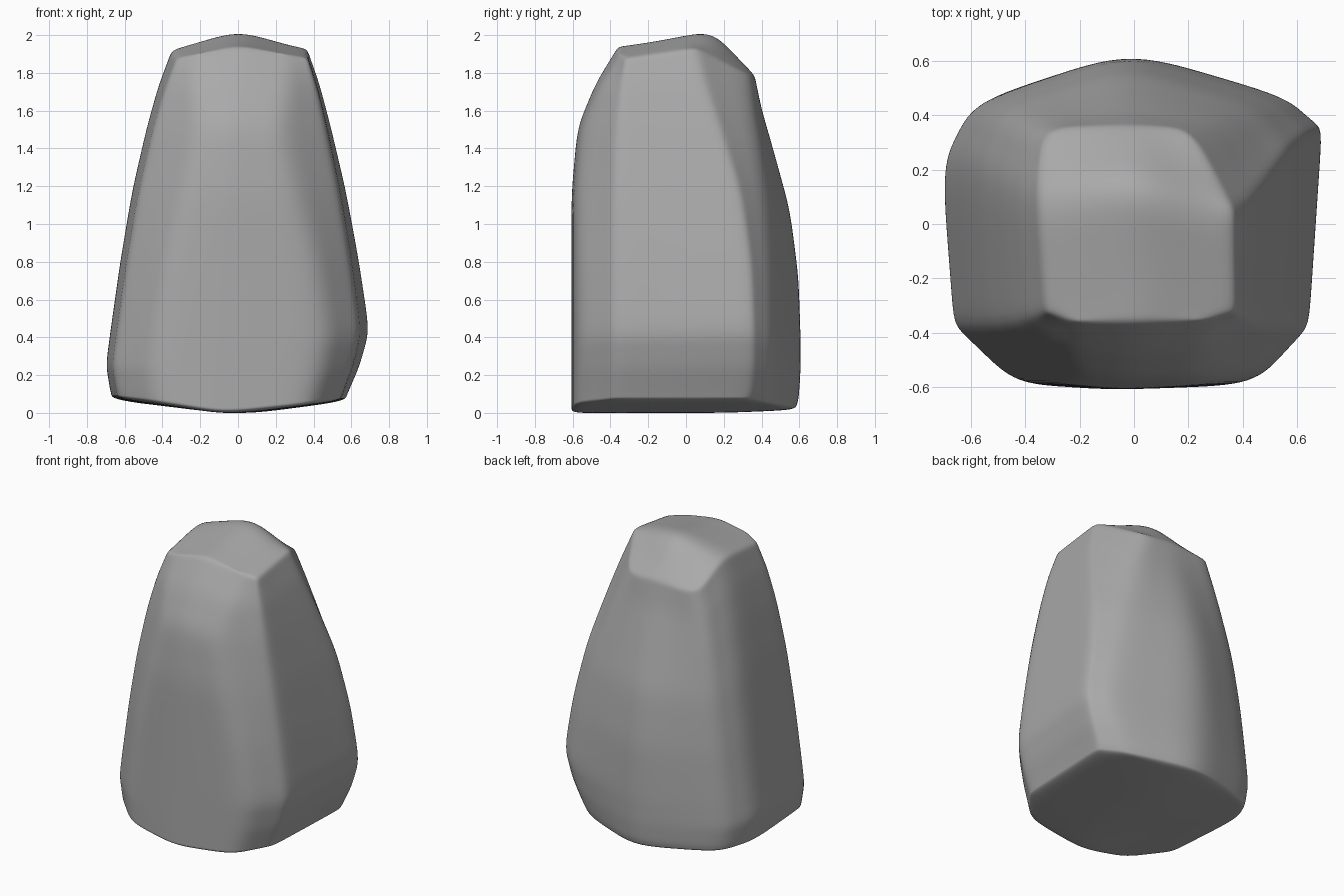
import bpy
import bmesh
from mathutils import Vector

cube = bpy.data.objects.get("Cube")
if cube:
    bpy.data.objects.remove(cube, do_unlink=True)

# Foot and crown outlines: four rows front to back, each left, middle, right
FOOT = [(-.44, -.585, .05), (-.08, -.61, -.01), (.45, -.59, .04),
        (-.665, -.37, .07), (0, -.3, -.013), (.65, -.375, .06),
        (-.71, .22, .07), (0, .2, -.013), (.70, .35, .06),
        (-.59, .45, .05), (-.02, .637, .01), (.56, .47, .04)]
CROWN = [(-.22, -.36, 1.9), (0, -.36, 1.945), (.25, -.355, 1.9),
         (-.325, -.32, 1.88), (0, -.15, 1.98), (.37, -.32, 1.88),
         (-.355, .1, 1.935), (0, .15, 2.04), (.365, .05, 1.935),
         (-.33, .355, 1.77), (-.02, .365, 1.79), (.21, .35, 1.78)]
RIM = [0, 1, 2, 5, 8, 11, 10, 9, 6, 3]
FRONT_CORNERS = (0, 2)
SHARP_COLUMNS = (3, 5, 8)

# Height, taper of left, right, front and back, pinch of the front corners
LEVELS = [(0, .1, .4, 0, .12, 0), (.03, .06, .33, 0, .05, 0),
          (.1, 0, .16, 0, .01, 0), (.2, .07, 0, 0, 0, 0),
          (.4, .22, .17, 0, .05, .05), (.6, .4, .38, 0, .24, .2),
          (.78, .62, .62, .13, .6, .3), (.9, .8, .8, .52, .85, .12),
          (1, 1, 1, 1, 1, 0)]


def blend(i, level):
    h, left, right, front, back, pinch = level
    a, b = FOOT[i], CROWN[i]
    side = left if a[0] < 0 else right
    depth = front if a[1] < 0 else back
    point = Vector(p + (q - p) * t for p, q, t in zip(a, b, (side, depth, h)))
    if i in FRONT_CORNERS:
        point.x *= 1 - pinch
    return point


# Stone body: stacked rings closed by a grid of quads at each end
bm = bmesh.new()
rings = [{i: bm.verts.new(blend(i, lv)) for i in RIM} for lv in LEVELS]
for low, high in zip(rings, rings[1:]):
    for i, j in zip(RIM, RIM[1:] + RIM[:1]):
        bm.faces.new((low[i], low[j], high[j], high[i]))
for ring, level in ((rings[0], LEVELS[0]), (rings[-1], LEVELS[-1])):
    grid = dict(ring)
    for i in (4, 7):
        grid[i] = bm.verts.new(blend(i, level))
    for row in range(3):
        for col in range(2):
            k = row * 3 + col
            bm.faces.new([grid[n] for n in (k, k + 1, k + 4, k + 3)])
bmesh.ops.recalc_face_normals(bm, faces=bm.faces)

# Firmer edges along the side corners and around the crown
crease = bm.edges.layers.float.new("crease_edge")
firm = [(low[i], high[i]) for low, high in zip(rings, rings[1:])
        for i in SHARP_COLUMNS]
firm += [(rings[-1][i], rings[-1][j]) for i, j in zip(RIM, RIM[1:] + RIM[:1])]
for pair in firm:
    bm.edges.get(pair)[crease] = .4

mesh = bpy.data.meshes.new("boulder")
bm.to_mesh(mesh)
bm.free()
boulder = bpy.data.objects.new("boulder", mesh)
bpy.context.collection.objects.link(boulder)

# Weathered edges: one flat subdivision, then a smooth one
for kind, count in (("SIMPLE", 1), ("CATMULL_CLARK", 3)):
    mod = boulder.modifiers.new(kind.lower(), "SUBSURF")
    mod.subdivision_type = kind
    mod.levels = mod.render_levels = count
bpy.context.view_layer.objects.active = boulder
boulder.select_set(True)
bpy.ops.object.shade_smooth()

# Stone colour
grey = bpy.data.materials.new("stone_grey")
grey.use_nodes = True
colour = (.4, .4, .4, 1)
grey.diffuse_color = colour
grey.node_tree.nodes["Principled BSDF"].inputs["Base Color"].default_value = colour
mesh.materials.append(grey)
